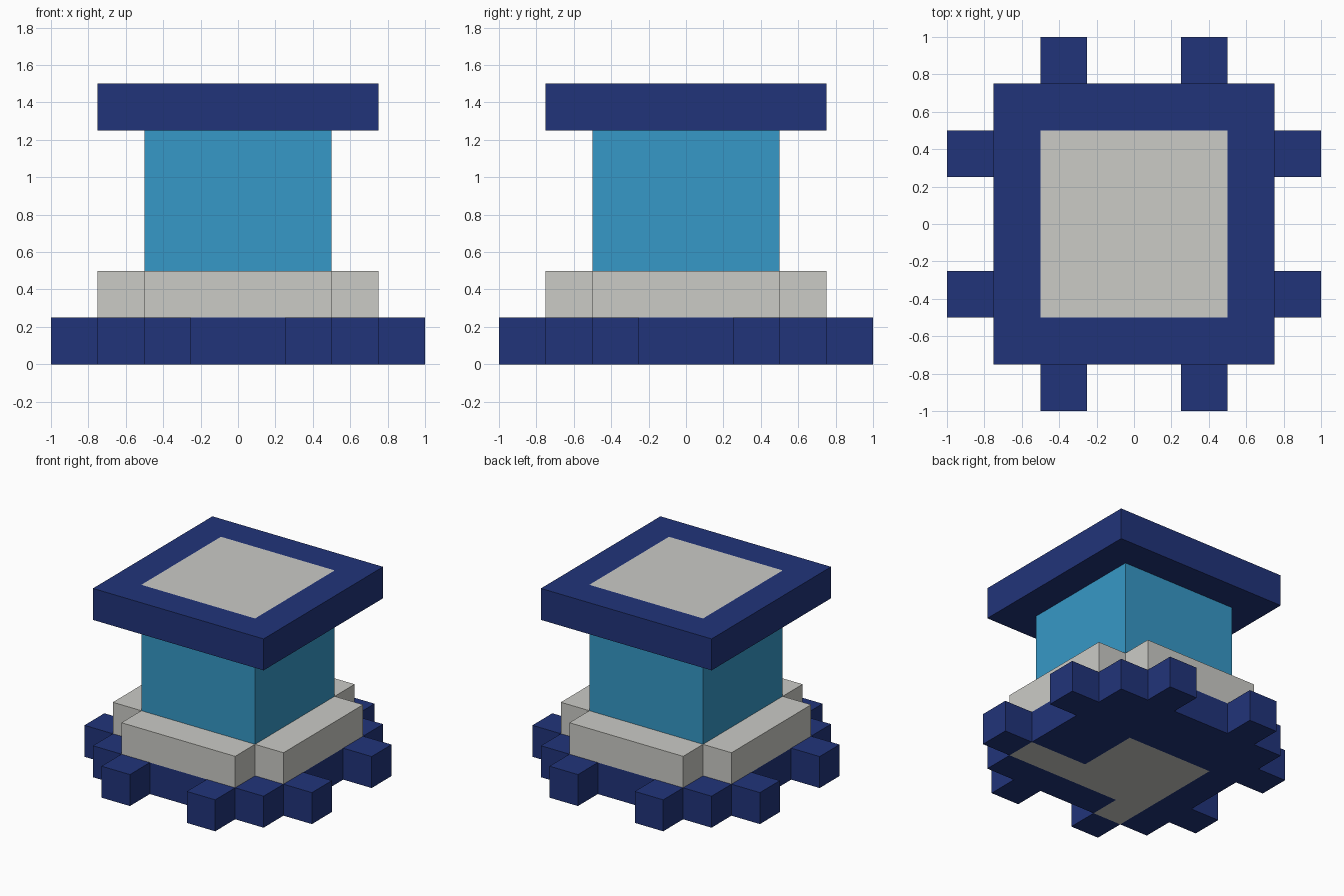
import bpy, bmesh
from mathutils import Vector

if "Cube" in bpy.data.objects:
    bpy.data.objects.remove(bpy.data.objects["Cube"])


def material(name, rgb):
    # sRGB 0-255 to linear
    lin = [((c / 255 + 0.055) / 1.055) ** 2.4 for c in rgb]
    m = bpy.data.materials.new(name)
    m.diffuse_color = (*lin, 1)
    m.use_nodes = True
    m.node_tree.nodes["Principled BSDF"].inputs["Base Color"].default_value = m.diffuse_color
    return m


navy = material("navy blue", (33, 52, 122))
sky = material("sky blue", (54, 152, 199))
grey = material("pale grey", (203, 203, 198))


def box(name, lo, hi, mats, edit=None):
    lo, hi = Vector(lo), Vector(hi)
    bm = bmesh.new()
    bmesh.ops.create_cube(bm, size=1)
    for v in bm.verts:
        v.co = (lo + hi) / 2 + v.co * (hi - lo)
    if edit:
        edit(bm)
    me = bpy.data.meshes.new(name)
    bm.to_mesh(me)
    bm.free()
    for m in mats:
        me.materials.append(m)
    ob = bpy.data.objects.new(name, me)
    bpy.context.collection.objects.link(ob)
    return ob


# Base slab: grid cuts, then the grey patch on its underside
def paint_underside(bm):
    for axis in ((1, 0, 0), (0, 1, 0)):
        for d in (-0.5, -0.25, 0.25):
            bmesh.ops.bisect_plane(bm, geom=bm.verts[:] + bm.edges[:] + bm.faces[:],
                                   plane_co=Vector(axis) * d, plane_no=axis)
    patch = ((-0.5, 0.75, -0.5, -0.25), (-0.5, 0.25, -0.25, 0.25), (-0.5, -0.25, -0.75, -0.5))
    bm.normal_update()
    for f in bm.faces:
        c = f.calc_center_median()
        if f.normal.z < -0.9 and any(a < c.x < b and p < c.y < q for a, b, p, q in patch):
            f.material_index = 1


box("base_slab", (-0.75, -0.75, 0), (0.75, 0.75, 0.25), [navy, grey], paint_underside)

# Two teeth on each side of the base
for side in (-1, 1):
    for pos in (-0.375, 0.375):
        out = side * 0.875
        for label, x, y in (("x", out, pos), ("y", pos, out)):
            box(f"base_tooth_{label}", (x - 0.125, y - 0.125, 0), (x + 0.125, y + 0.125, 0.25), [navy])

# Cross-shaped grey step
box("step_middle", (-0.5, -0.75, 0.25), (0.5, 0.75, 0.5), [grey])
box("step_left", (-0.75, -0.5, 0.25), (-0.5, 0.5, 0.5), [grey])
box("step_right", (0.5, -0.5, 0.25), (0.75, 0.5, 0.5), [grey])

# Column
box("column", (-0.5, -0.5, 0.5), (0.5, 0.5, 1.25), [sky])


# Cap with a flush grey panel on top
def inset_top(bm):
    bm.normal_update()
    top = max(bm.faces, key=lambda f: f.calc_center_median().z)
    bmesh.ops.inset_region(bm, faces=[top], thickness=0.25, use_even_offset=True)
    top.material_index = 1


box("cap", (-0.75, -0.75, 1.25), (0.75, 0.75, 1.5), [navy, grey], inset_top)
